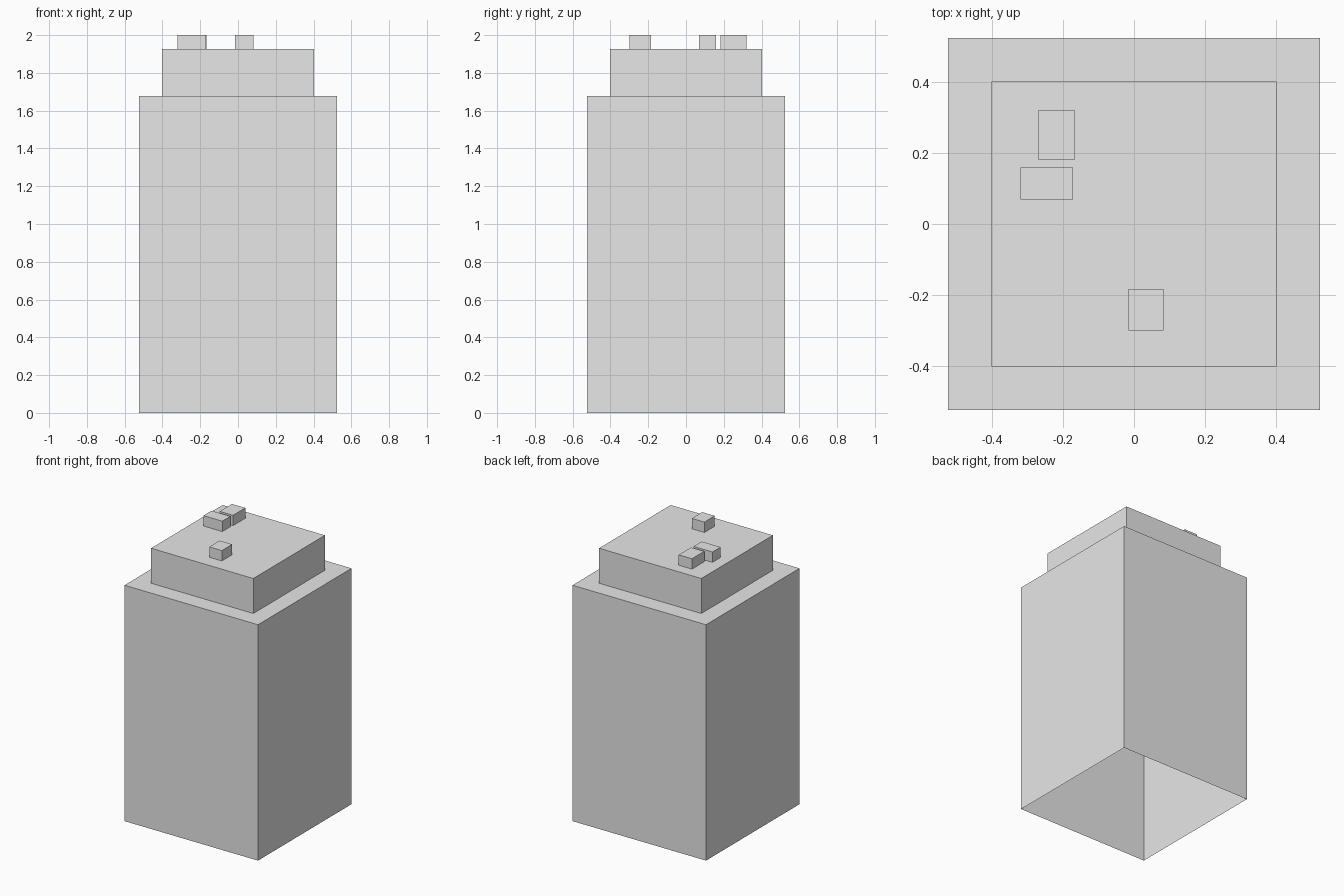
import bpy
import bmesh

if "Cube" in bpy.data.objects:
    bpy.data.objects.remove(bpy.data.objects["Cube"])

grey = bpy.data.materials.new("light_grey")
grey.diffuse_color = (0.8, 0.8, 0.8, 1.0)
grey.use_nodes = True
grey.node_tree.nodes["Principled BSDF"].inputs["Base Color"].default_value = grey.diffuse_color


def open_box(name, x0, x1, y0, y1, z0, z1):
    """Box shell with four walls and a roof, open underneath."""
    bm = bmesh.new()
    bmesh.ops.create_cube(bm, size=1.0)
    for v in bm.verts:
        v.co.x = x1 if v.co.x > 0 else x0
        v.co.y = y1 if v.co.y > 0 else y0
        v.co.z = z1 if v.co.z > 0 else z0
    bm.normal_update()
    floor = [f for f in bm.faces if f.normal.z < -0.5]
    bmesh.ops.delete(bm, geom=floor, context='FACES_ONLY')
    mesh = bpy.data.meshes.new(name)
    bm.to_mesh(mesh)
    bm.free()
    mesh.materials.append(grey)
    obj = bpy.data.objects.new(name, mesh)
    bpy.context.collection.objects.link(obj)
    return obj


BODY_TOP, TIER_TOP, UNIT_TOP = 1.677, 1.926, 2.0

# Main tower block and the set-back upper storey
open_box("tower_body", -0.525, 0.525, -0.525, 0.525, 0.0, BODY_TOP)
open_box("upper_storey", -0.402, 0.402, -0.402, 0.402, BODY_TOP, TIER_TOP)

# Small rooftop units
roof_units = {
    "roof_unit_back": (-0.271, -0.167, 0.182, 0.32),
    "roof_unit_middle": (-0.32, -0.172, 0.069, 0.16),
    "roof_unit_front": (-0.016, 0.083, -0.3, -0.184),
}
for name, bounds in roof_units.items():
    open_box(name, *bounds, TIER_TOP, UNIT_TOP)
